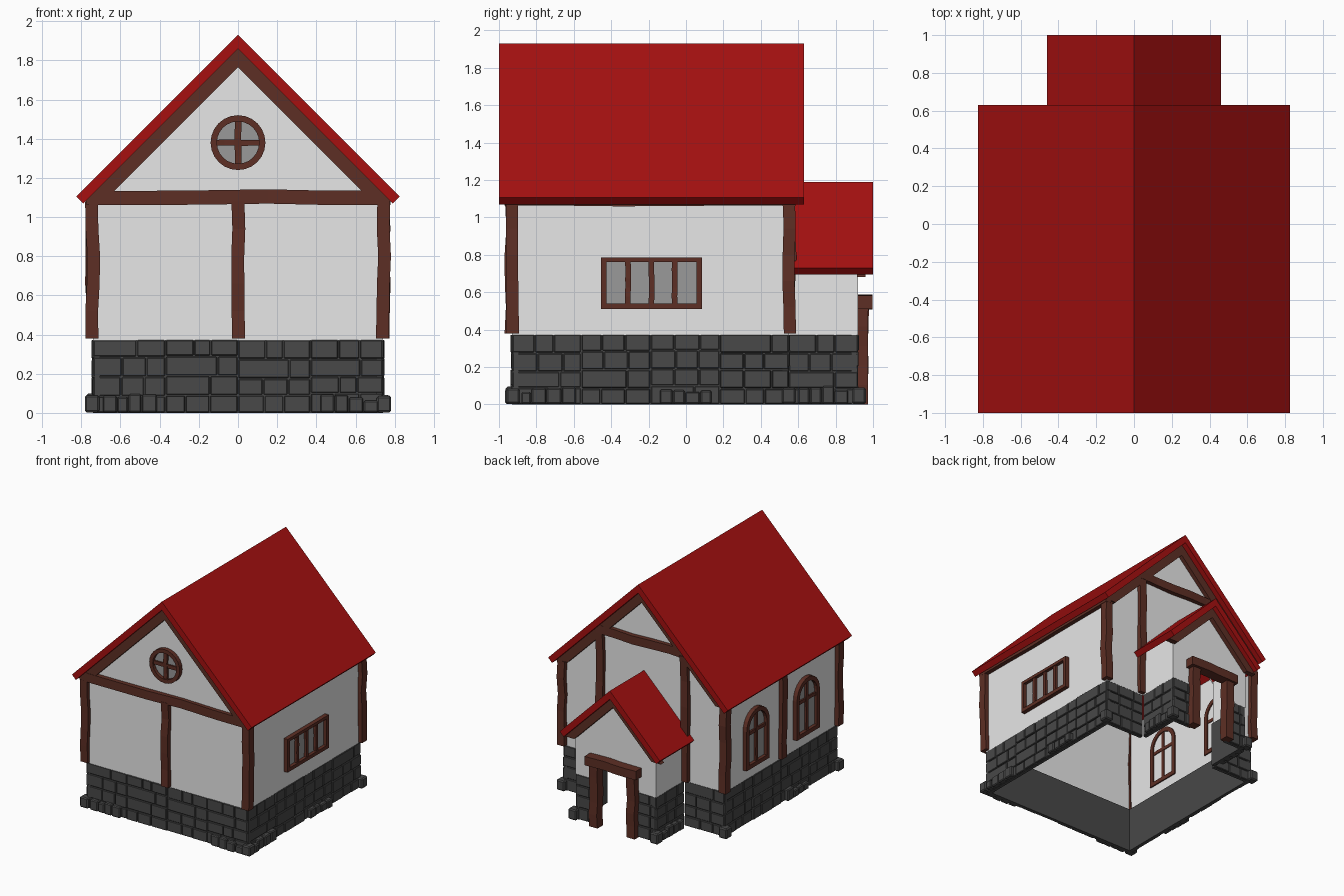
import bpy, bmesh, math, random
from mathutils import Vector

random.seed(4)
if "Cube" in bpy.data.objects:
    bpy.data.objects.remove(bpy.data.objects["Cube"])


def material(name, rgb):
    m = bpy.data.materials.new(name)
    m.use_nodes = True
    m.diffuse_color = (*rgb, 1)
    bsdf = next(n for n in m.node_tree.nodes if n.type == 'BSDF_PRINCIPLED')
    bsdf.inputs["Base Color"].default_value = (*rgb, 1)
    bsdf.inputs["Roughness"].default_value = 0.8
    return m


RED = material("roof red", (0.38, 0.005, 0.005))
WOOD = material("dark timber", (0.11, 0.028, 0.018))
PLASTER = material("white plaster", (0.8, 0.8, 0.8))
STONE = material("grey stone", (0.065, 0.065, 0.065))
GLASS = material("grey glass", (0.32, 0.32, 0.32))


def finish(name, bm, mat):
    bmesh.ops.recalc_face_normals(bm, faces=bm.faces)
    mesh = bpy.data.meshes.new(name)
    bm.to_mesh(mesh)
    bm.free()
    mesh.materials.append(mat)
    ob = bpy.data.objects.new(name, mesh)
    bpy.context.collection.objects.link(ob)
    return ob


def place(axis, p, d):
    return (d, p[0], p[1]) if axis == 'x' else (p[0], d, p[1])


def prism(name, pts, axis, d0, d1, mat):
    """Flat outline pushed from d0 to d1 along an axis."""
    bm = bmesh.new()
    a = [bm.verts.new(place(axis, p, d0)) for p in pts]
    b = [bm.verts.new(place(axis, p, d1)) for p in pts]
    bm.faces.new(a)
    bm.faces.new(b[::-1])
    for i in range(len(pts)):
        j = (i + 1) % len(pts)
        bm.faces.new((a[i], a[j], b[j], b[i]))
    return finish(name, bm, mat)


def frame(name, outer, inner, axis, d0, d1):
    """Window frame between two matching outlines."""
    bm = bmesh.new()
    loops = [[bm.verts.new(place(axis, p, d)) for p in pts]
             for pts, d in ((outer, d0), (outer, d1), (inner, d1), (inner, d0))]
    n = len(outer)
    for k in range(4):
        s, t = loops[k], loops[(k + 1) % 4]
        for i in range(n):
            j = (i + 1) % n
            bm.faces.new((s[i], s[j], t[j], t[i]))
    return finish(name, bm, WOOD)


def beam(name, lo, hi, wobble=0.006, rings=6):
    """Hand-hewn timber: a box with slightly crooked rings along its length."""
    size = [h - l for l, h in zip(lo, hi)]
    k = size.index(max(size))
    u, v = [i for i in range(3) if i != k]
    bm = bmesh.new()
    loops = []
    for r in range(rings):
        ju, jv = (random.uniform(-wobble, wobble) for _ in range(2))
        loop = []
        for cu, cv in ((0, 0), (1, 0), (1, 1), (0, 1)):
            p = [0, 0, 0]
            p[k] = lo[k] + size[k] * r / (rings - 1)
            p[u] = lo[u] + size[u] * cu + ju
            p[v] = lo[v] + size[v] * cv + jv
            loop.append(bm.verts.new(p))
        loops.append(loop)
    bm.faces.new(loops[0])
    bm.faces.new(loops[-1])
    for s, t in zip(loops, loops[1:]):
        for i in range(4):
            j = (i + 1) % 4
            bm.faces.new((s[i], s[j], t[j], t[i]))
    return finish(name, bm, WOOD)


def chevron(top, half, thick, square=False):
    """45 degree gable band; square ends are cut across the slope."""
    low = half - thick / 2 if square else half - thick
    foot = top - half - (thick / 2 if square else 0)
    return [(0, top), (half, top - half), (low, foot), (0, top - thick),
            (-low, foot), (-half, top - half)]


# roofs
prism("main_roof", chevron(1.93, 0.825, 0.07, True), 'y', -1, 0.63, RED)
prism("porch_roof", chevron(1.19, 0.46, 0.07, True), 'y', 0.54, 1, RED)

# plaster walls
T = 0.02
gable = [(0.74, 1.12), (0, 1.86), (-0.74, 1.12)]
prism("front_wall", [(-0.74, 0.37), (0.74, 0.37)] + gable, 'y', -0.93, -0.93 + T, PLASTER)
prism("back_wall", [(0.37, 0.37), (0.74, 0.37)] + gable +
      [(-0.74, 0.37), (-0.37, 0.37), (-0.37, 0.75), (0, 1.12), (0.37, 0.75)],
      'y', 0.55 - T, 0.55, PLASTER)
prism("porch_front_wall", [(0.17, 0.37), (0.37, 0.37), (0.37, 0.75), (0, 1.12),
      (-0.37, 0.75), (-0.37, 0.37), (-0.17, 0.37), (-0.17, 0.53), (0.17, 0.53)],
      'y', 0.92 - T, 0.92, PLASTER)
for side, s in (("left", 1), ("right", -1)):
    prism(side + "_wall", [(-0.93, 0.37), (0.55, 0.37), (0.55, 1.13), (-0.93, 1.13)],
          'x', s * 0.74, s * (0.74 - T), PLASTER)
    prism(side + "_porch_wall", [(0.55, 0.37), (0.92, 0.37), (0.92, 0.76), (0.55, 0.76)],
          'x', s * 0.37, s * (0.37 - T), PLASTER)

# timber frame
prism("front_gable_trim", chevron(1.86, 0.775, 0.095), 'y', -0.965, -0.925, WOOD)
prism("back_gable_trim", chevron(1.86, 0.775, 0.095), 'y', 0.545, 0.585, WOOD)
prism("porch_gable_trim", chevron(1.12, 0.44, 0.085), 'y', 0.915, 0.96, WOOD)
beam("front_tie_beam", (-0.76, -0.965, 1.065), (0.76, -0.915, 1.138))
beam("back_tie_beam", (-0.42, 0.54, 1.4), (0.42, 0.585, 1.47))
beam("front_middle_post", (-0.034, -0.965, 0.38), (0.032, -0.915, 1.08))
beam("right_middle_post", (-0.775, -0.225, 0.38), (-0.725, -0.16, 1.08))
for side, s in (("left", 1), ("right", -1)):
    def span(a, b):
        return min(s * a, s * b), max(s * a, s * b)
    x0, x1 = span(0.71, 0.775)
    beam(side + "_front_post", (x0, -0.96, 0.38), (x1, -0.895, 1.08))
    beam(side + "_back_post", (x0, 0.52, 0.38), (x1, 0.585, 1.08))
    beam(side + "_beam_end", (x0, -0.97, 1.065), (x1, -0.895, 1.14), 0, 2)
    x0, x1 = span(0.725, 0.775)
    beam(side + "_eave_beam", (x0, -0.96, 1.06), (x1, 0.585, 1.1), 0.003)
    x0, x1 = span(0.36, 0.425)
    beam(side + "_back_inner_post", (x0, 0.54, 0.38), (x1, 0.585, 1.42))
    x0, x1 = span(0.135, 0.21)
    beam(side + "_door_post", (x0, 0.9, 0.0), (x1, 0.975, 0.52), 0.004)
beam("door_lintel", (-0.235, 0.905, 0.512), (0.235, 0.995, 0.585), 0.004)


# round window in the front gable
def circle(r, n=24):
    return [(r * math.cos(i * math.tau / n), 1.38 + r * math.sin(i * math.tau / n))
            for i in range(n)]


prism("round_window_glass", circle(0.12), 'y', -0.938, -0.93, GLASS)
frame("round_window_frame", circle(0.14), circle(0.108), 'y', -0.965, -0.9)
beam("round_window_upright", (-0.017, -0.955, 1.265), (0.017, -0.905, 1.495), 0.002)
beam("round_window_crossbar", (-0.115, -0.952, 1.365), (0.115, -0.905, 1.395), 0.002)


# four-light window on the left wall
def rect(y0, y1, z0, z1):
    return [(y0, z0), (y1, z0), (y1, z1), (y0, z1)]


prism("wide_window_glass", rect(-0.44, 0.07, 0.52, 0.77), 'x', 0.74, 0.748, GLASS)
frame("wide_window_frame", rect(-0.455, 0.085, 0.51, 0.785),
      rect(-0.425, 0.055, 0.54, 0.76), 'x', 0.71, 0.775)
for i, y in enumerate((-0.31, -0.185, -0.06)):
    beam(f"wide_window_mullion_{i}", (0.715, y - 0.015, 0.53), (0.768, y + 0.015, 0.77), 0.002)


# arched windows on the right wall
def arch(y, r, z0, n=12):
    return [(y - r, z0), (y + r, z0)] + [
        (y + r * math.cos(i * math.pi / n), 0.79 + r * math.sin(i * math.pi / n))
        for i in range(n + 1)]


for i, y in enumerate((0.16, -0.5)):
    name = f"arched_window_{i}"
    prism(name + "_glass", arch(y, 0.135, 0.48), 'x', -0.748, -0.74, GLASS)
    frame(name + "_frame", arch(y, 0.15, 0.465), arch(y, 0.115, 0.5), 'x', -0.775, -0.71)
    beam(name + "_upright", (-0.765, y - 0.015, 0.48), (-0.715, y + 0.015, 0.92), 0.002)
    beam(name + "_crossbar", (-0.762, y - 0.125, 0.74), (-0.715, y + 0.125, 0.768), 0.002)


# stone base
def block(bm, start, d, s0, s1, z0, z1, inner, outer, bevel):
    """Stone lying along a wall run, from inner to outer offset."""
    n = Vector((d.y, -d.x, 0))
    part = bmesh.new()
    rings = [[part.verts.new(start + d * s + n * o + Vector((0, 0, z)))
              for s, o in ((s0, inner), (s1, inner), (s1, outer), (s0, outer))]
             for z in (z0, z1)]
    part.faces.new(rings[0])
    part.faces.new(rings[1])
    for i in range(4):
        j = (i + 1) % 4
        part.faces.new((rings[0][i], rings[0][j], rings[1][j], rings[1][i]))
    bmesh.ops.recalc_face_normals(part, faces=part.faces)
    if bevel:
        bmesh.ops.bevel(part, geom=part.edges[:], offset=bevel, segments=1, affect='EDGES')
    tmp = bpy.data.meshes.new("tmp")
    part.to_mesh(tmp)
    part.free()
    bm.from_mesh(tmp)
    bpy.data.meshes.remove(tmp)


def masonry(name, x, y, dx, dy, length, rubble=()):
    bm = bmesh.new()
    start, d = Vector((x, y, 0)), Vector((dx, dy, 0))
    block(bm, start, d, 0, length, 0, 0.375, -0.035, -0.008, 0)
    modules = max(1, round(length / 0.37))
    w = length / modules
    for m in range(modules):
        proud = 0.006 if m % 2 else 0.002
        z = 0.0
        for h in random.sample((0.085, 0.1, 0.09, 0.1), 4):
            cuts = [0, random.uniform(0.25, 0.4), random.uniform(0.6, 0.75), 1]
            if w < 0.3 or random.random() < 0.3:
                cuts.pop(1)
            for a, b in zip(cuts, cuts[1:]):
                block(bm, start, d, (m + a) * w + 0.003, (m + b) * w - 0.003, z + 0.003,
                      z + h - 0.003, -0.02, proud + random.uniform(-0.003, 0.003), 0.004)
            z += h
    # loose footing stones
    for m in rubble:
        s = m * w + 0.05
        for k in range(4):
            wide = random.uniform(0.05, 0.08)
            block(bm, start, d, s, s + wide, 0.003, random.uniform(0.06, 0.1),
                  -0.02, random.uniform(0.025, 0.04), 0.007)
            s += wide + 0.003
    return finish(name, bm, STONE)


masonry("front_base", -0.74, -0.93, 1, 0, 1.48, (0, 3))
masonry("left_base", 0.74, -0.93, 0, 1, 1.48, (0, 2))
masonry("right_base", -0.74, 0.55, 0, -1, 1.48, (2,))
masonry("back_left_base", 0.74, 0.55, -1, 0, 0.37)
masonry("back_right_base", -0.37, 0.55, -1, 0, 0.37)
masonry("porch_left_base", 0.37, 0.55, 0, 1, 0.37, (0,))
masonry("porch_right_base", -0.37, 0.92, 0, -1, 0.37, (0,))
masonry("porch_front_left_base", 0.37, 0.92, -1, 0, 0.2)
masonry("porch_front_right_base", -0.17, 0.92, -1, 0, 0.2)

corners = bmesh.new()
for s in (1, -1):
    for x, y in ((0.745, -0.925), (0.745, 0.55), (0.375, 0.925)):
        block(corners, Vector((s * x, y, 0)), Vector((1, 0, 0)), -0.037, 0.037,
              0.003, random.uniform(0.085, 0.1), -0.037, 0.037, 0.009)
finish("corner_stones", corners, STONE)
